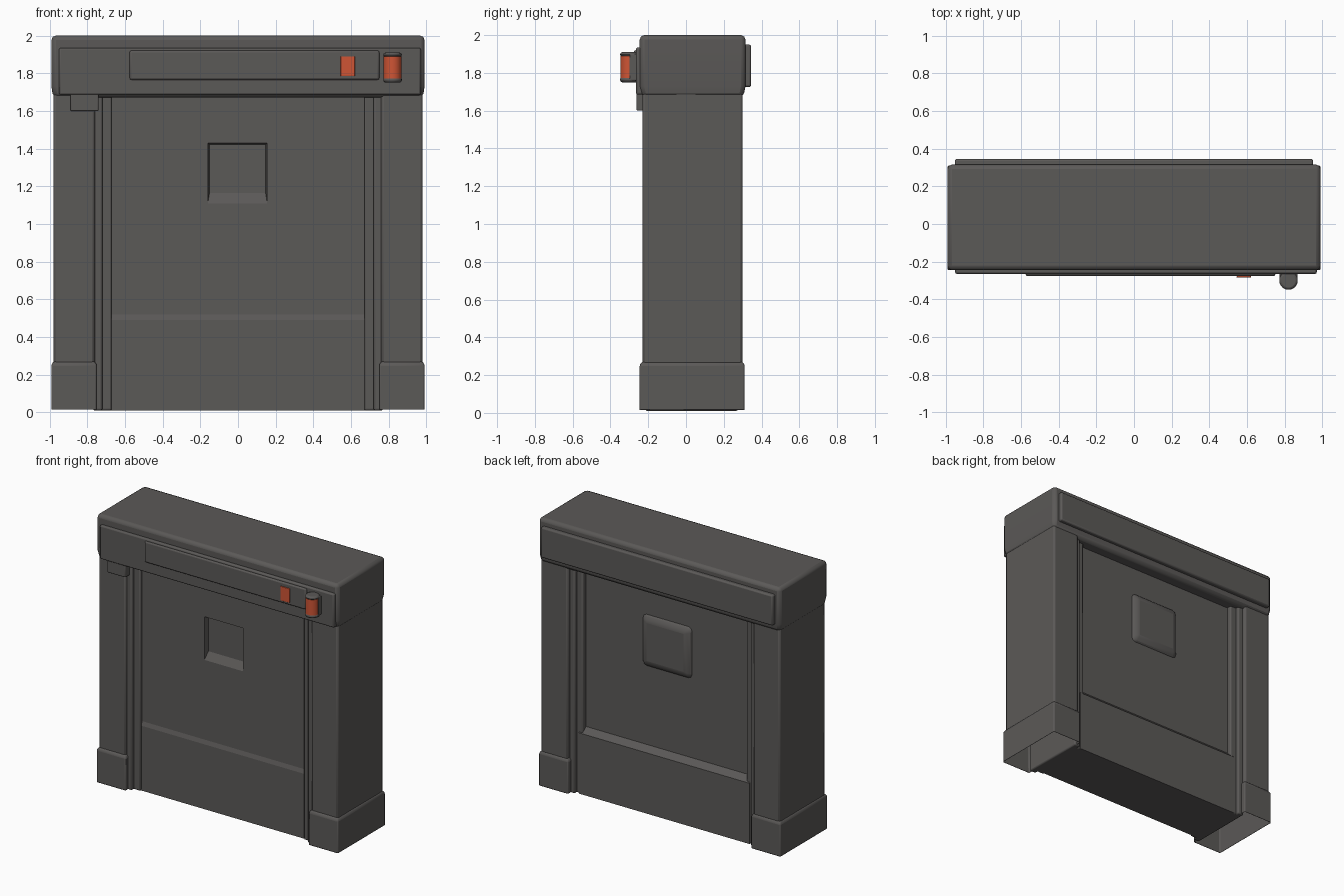
import bpy
import bmesh
import math

if "Cube" in bpy.data.objects:
    bpy.data.objects.remove(bpy.data.objects["Cube"], do_unlink=True)


def make_material(name, color):
    mat = bpy.data.materials.new(name)
    mat.use_nodes = True
    mat.diffuse_color = color
    mat.node_tree.nodes["Principled BSDF"].inputs["Base Color"].default_value = color
    return mat


grey = make_material("dark warm grey", (0.105, 0.1, 0.096, 1))
orange = make_material("signal orange", (0.62, 0.09, 0.035, 1))


def finish(bm, name, mat, bevel=0.0, smooth=True):
    bmesh.ops.recalc_face_normals(bm, faces=bm.faces)
    mesh = bpy.data.meshes.new(name)
    bm.to_mesh(mesh)
    bm.free()
    mesh.materials.append(mat)
    obj = bpy.data.objects.new(name, mesh)
    bpy.context.collection.objects.link(obj)
    if bevel:
        mod = obj.modifiers.new("Soft edges", "BEVEL")
        mod.width = bevel
        mod.segments = 2
        mod.limit_method = "ANGLE"
    if smooth:
        bpy.ops.object.select_all(action="DESELECT")
        obj.select_set(True)
        bpy.context.view_layer.objects.active = obj
        bpy.ops.object.shade_smooth_by_angle(angle=math.radians(35))
    return obj


def box_mesh(x, y, z):
    bm = bmesh.new()
    bmesh.ops.create_cube(bm, size=1)
    for v in bm.verts:
        v.co = [lo + (c + 0.5) * (hi - lo) for c, (lo, hi) in zip(v.co, (x, y, z))]
    return bm


def box(name, x, y, z, bevel=0.01, mat=grey):
    return finish(box_mesh(x, y, z), name, mat, bevel)


def slice_mesh(bm, co, normal):
    bmesh.ops.bisect_plane(bm, geom=bm.verts[:] + bm.edges[:] + bm.faces[:],
                           plane_co=co, plane_no=normal)


def pick_face(bm, axis, sign):
    return max(bm.faces, key=lambda f: sign * f.calc_center_median()[axis])


# Posts, stepped jambs and hollow feet, mirrored to both sides
for side, label in ((1, "left"), (-1, "right")):
    def span(a, b):
        return tuple(sorted((a * side, b * side)))

    box(label + "_post", span(0.76, 0.98), (-0.23, 0.3), (0.255, 1.75), 0.014)
    box(label + "_outer_jamb", span(0.72, 0.77), (-0.215, 0.275), (0.01, 1.72))
    box(label + "_inner_jamb", span(0.67, 0.74), (-0.19, 0.25), (0.01, 1.72))

    bm = box_mesh(span(0.75, 0.99), (-0.245, 0.31), (0.01, 0.27))
    bmesh.ops.recalc_face_normals(bm, faces=bm.faces)
    top = pick_face(bm, 2, 1)
    for v in top.verts:
        v.co.z -= 0.015
    bmesh.ops.inset_region(bm, faces=[top], thickness=0.015, depth=0.015)
    bottom = pick_face(bm, 2, -1)
    bmesh.ops.inset_region(bm, faces=[bottom], thickness=0.02)
    for v in bottom.verts:
        v.co.z += 0.22
    finish(bm, label + "_foot", grey, 0.008)

# Door slab, slightly thicker below the step on both faces
profile = [(-0.175, 0.01), (0.255, 0.01), (0.255, 0.46), (0.215, 0.5),
           (0.215, 1.72), (-0.165, 1.72), (-0.165, 0.52), (-0.175, 0.49)]
bm = bmesh.new()
face = bm.faces.new([bm.verts.new((-0.7, y, z)) for y, z in profile])
out = bmesh.ops.extrude_face_region(bm, geom=[face])
for v in out["geom"]:
    if isinstance(v, bmesh.types.BMVert):
        v.co.x = 0.7
bmesh.ops.recalc_face_normals(bm, faces=bm.faces)

# Recessed front window with a sloping sill
for x in (-0.16, 0.155):
    slice_mesh(bm, (x, 0, 0), (1, 0, 0))
for z in (1.11, 1.43):
    slice_mesh(bm, (0, 0, z), (0, 0, 1))
window = min((f for f in bm.faces if f.normal.y < -0.9),
             key=lambda f: f.calc_center_median().xz.length_squared
             - 2 * 1.27 * f.calc_center_median().z)
bmesh.ops.inset_region(bm, faces=[window], thickness=0.012)
for v in window.verts:
    v.co.y += 0.035
    if v.co.z < 1.2:
        v.co.z += 0.045
finish(bm, "door", grey, smooth=False)

# Raised window pan on the rear of the door
bm = box_mesh((-0.215, 0.215), (0.2, 0.245), (1.07, 1.48))
for v in bm.verts:
    if v.co.y > 0.22:
        v.co.x *= 0.82
        v.co.z += 0.04 if v.co.z < 1.2 else -0.04
finish(bm, "rear_window_pan", grey, 0.025)

# Lintel tapering down to the posts
bm = box_mesh((-0.99, 0.99), (-0.245, 0.315), (1.67, 2.0))
slice_mesh(bm, (0, 0, 1.73), (0, 0, 1))
for v in bm.verts:
    if v.co.z < 1.7:
        v.co.x *= 0.991
        v.co.y = -0.233 if v.co.y < 0 else 0.303
finish(bm, "lintel", grey, 0.024)

# Lintel cover plates and latch tab
box("front_cover", (-0.95, 0.97), (-0.265, -0.2), (1.685, 1.935))
box("front_raised_panel", (-0.575, 0.75), (-0.277, -0.2), (1.765, 1.92))
box("rear_cover", (-0.95, 0.95), (0.28, 0.345), (1.725, 1.95))
box("latch_tab", (-0.89, -0.74), (-0.262, -0.2), (1.6, 1.72), 0.006)

# Orange indicator and round signal lamp with dark caps
box("indicator", (0.545, 0.62), (-0.284, -0.276), (1.785, 1.89), 0.002, orange)


def cylinder(name, radius, low, high, mat, bevel=0.0):
    bm = bmesh.new()
    bmesh.ops.create_cone(bm, cap_ends=True, segments=24, radius1=radius,
                          radius2=radius, depth=high - low)
    bmesh.ops.translate(bm, verts=bm.verts, vec=(0.82, -0.3, (low + high) / 2))
    finish(bm, name, mat, bevel)


cylinder("lamp_lens", 0.047, 1.77, 1.89, orange)
cylinder("lamp_bottom_cap", 0.049, 1.75, 1.78, grey, 0.012)
cylinder("lamp_top_cap", 0.049, 1.885, 1.91, grey, 0.012)
box("lamp_bracket", (0.772, 0.868), (-0.3, -0.24), (1.76, 1.9), 0.004)
